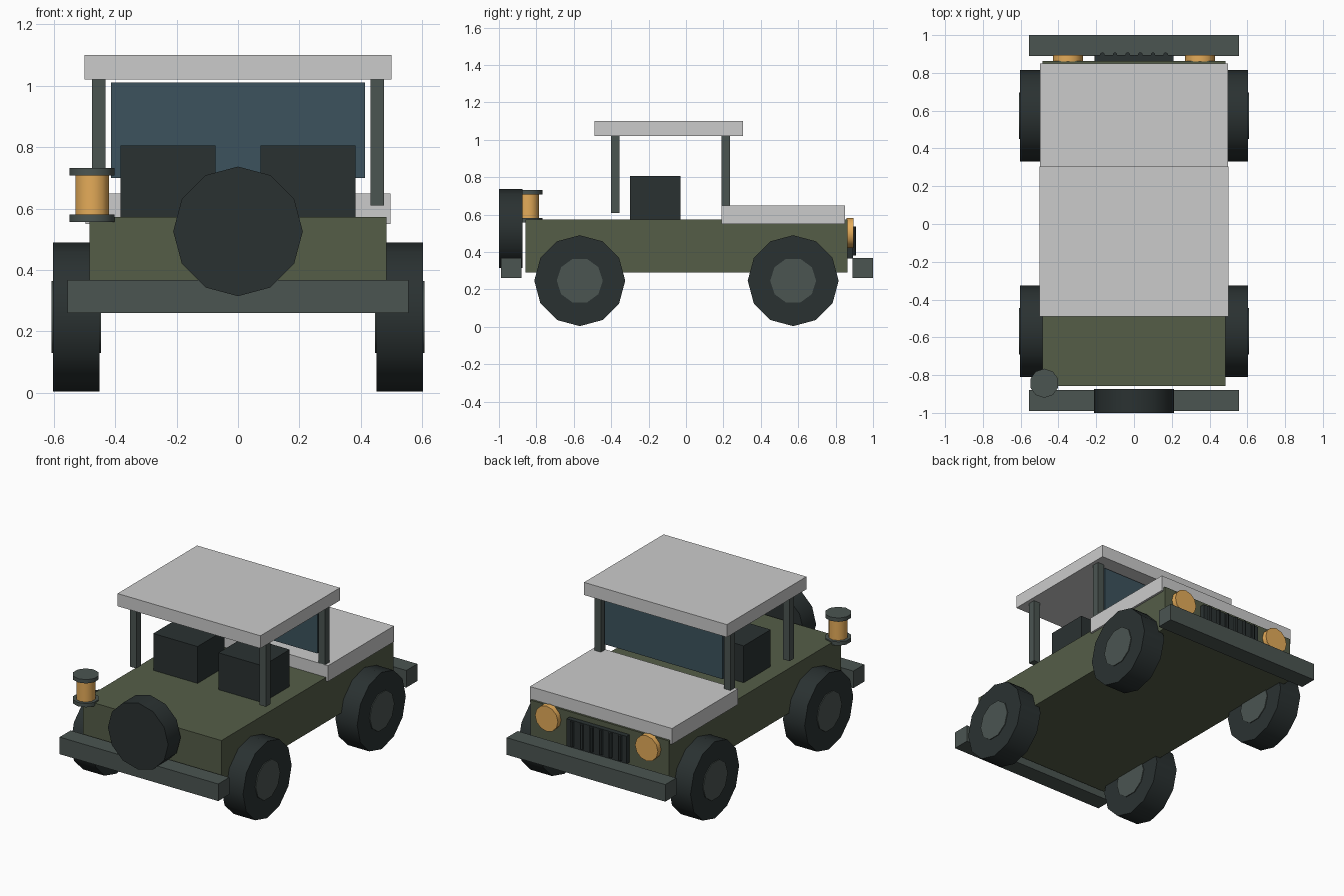
import bpy
from math import pi, radians

cube = bpy.data.objects.get("Cube")
if cube:
    bpy.data.objects.remove(cube, do_unlink=True)


def material(name, rgb):
    mat = bpy.data.materials.new(name)
    mat.use_nodes = True
    color = (*rgb, 1.0)
    mat.diffuse_color = color
    bsdf = next(n for n in mat.node_tree.nodes if n.type == 'BSDF_PRINCIPLED')
    bsdf.inputs["Base Color"].default_value = color
    bsdf.inputs["Roughness"].default_value = 0.8
    return mat


OLIVE = material("olive_paint", (0.09, 0.11, 0.064))
STEEL = material("dark_steel", (0.07, 0.09, 0.083))
RUBBER = material("rubber", (0.023, 0.031, 0.031))
GLASS = material("tinted_glass", (0.045, 0.086, 0.11))
AMBER = material("amber", (0.78, 0.41, 0.1))


def box(name, x, y, z, mat=None):
    """Box from (min, max) ranges on each axis."""
    spans = (x, y, z)
    bpy.ops.mesh.primitive_cube_add(size=1, location=[(a + b) / 2 for a, b in spans])
    ob = bpy.context.object
    ob.name = name
    ob.scale = [b - a for a, b in spans]
    bpy.ops.object.transform_apply(location=False, rotation=False, scale=True)
    if mat:
        ob.data.materials.append(mat)
    return ob


def cylinder(name, center, radius, depth, sides, axis, mat):
    """Cylinder along an axis, with a corner on the vertical of its face."""
    turn = {'x': (0, pi / 2, 0), 'y': (pi / 2, 0, 0), 'z': (0, 0, 0)}[axis]
    bpy.ops.mesh.primitive_cylinder_add(vertices=sides, radius=radius, depth=depth,
                                        location=center, rotation=turn)
    ob = bpy.context.object
    ob.name = name
    ob.data.materials.append(mat)
    bpy.ops.object.shade_smooth_by_angle(angle=radians(40))
    return ob


# Bodywork
box("body", (-0.484, 0.484), (-0.857, 0.863), (0.29, 0.573), OLIVE)
box("hood", (-0.497, 0.497), (0.19, 0.85), (0.55, 0.65))
box("roof", (-0.5, 0.5), (-0.49, 0.305), (1.02, 1.1))
box("windshield", (-0.413, 0.413), (0.203, 0.223), (0.70, 1.01), GLASS)
box("rear_bumper", (-0.555, 0.555), (-0.99, -0.88), (0.26, 0.368), STEEL)
box("front_bumper", (-0.555, 0.555), (0.89, 1.0), (0.26, 0.368), STEEL)

# Paired parts on both sides
for side, s in (("left", 1), ("right", -1)):
    def span(a, b):
        return tuple(sorted((s * a, s * b)))

    box(f"seat_{side}", span(0.073, 0.383), (-0.30, -0.03), (0.56, 0.806), RUBBER)
    for end, y in (("rear", -0.378), ("front", 0.213)):
        box(f"{end}_post_{side}", span(0.431, 0.476), (y - 0.0225, y + 0.0225),
            (0.61, 1.02), STEEL)
    for end, y in (("rear", -0.568), ("front", 0.573)):
        center = (s * 0.527, y, 0.247)
        cylinder(f"{end}_tire_{side}", center, 0.243, 0.152, 12, 'x', RUBBER)
        cylinder(f"{end}_hub_{side}", center, 0.123, 0.162, 10, 'x', STEEL)
    cylinder(f"headlight_{side}", (s * 0.35, 0.877, 0.503), 0.08, 0.036, 12, 'y', AMBER)

# Grille with vertical bars
box("grille", (-0.21, 0.21), (0.86, 0.894), (0.365, 0.54), RUBBER)
for i in range(6):
    cylinder(f"grille_bar_{i + 1}", ((i - 2.5) * 0.067, 0.897, 0.458),
             0.012, 0.155, 8, 'z', RUBBER)

# Spare wheel on the tail
cylinder("spare_tire", (0, -0.937, 0.526), 0.211, 0.125, 12, 'y', RUBBER)

# Lantern on the rear corner
for part, z, r, h, mat in (("base", 0.569, 0.077, 0.024, STEEL),
                           ("glass", 0.645, 0.057, 0.14, AMBER),
                           ("cap", 0.72, 0.077, 0.024, STEEL)):
    cylinder(f"lantern_{part}", (-0.475, -0.843, z), r, h, 10, 'z', mat)
